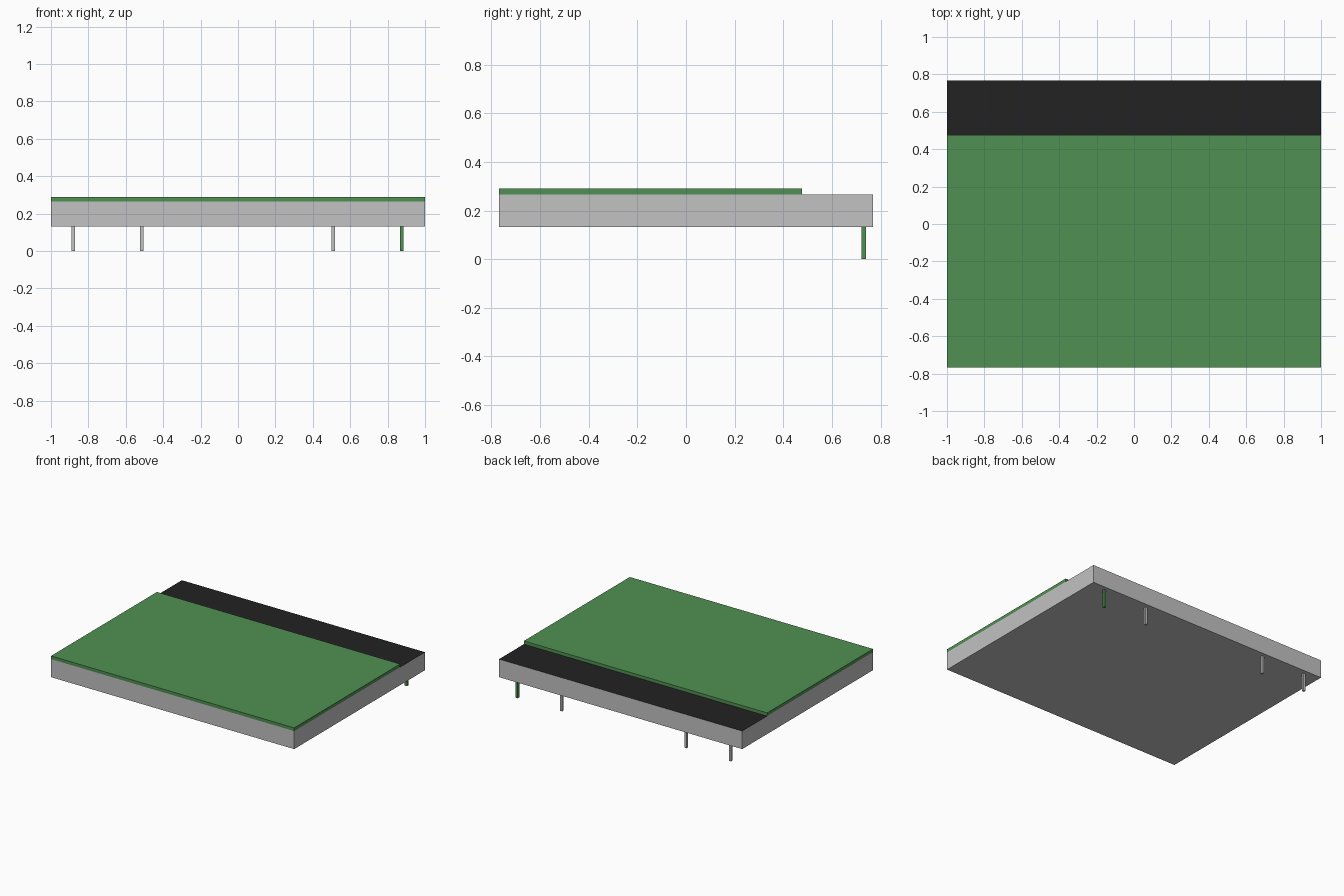
import bpy

cube = bpy.data.objects.get("Cube")
if cube:
    bpy.data.objects.remove(cube, do_unlink=True)


def make_material(name, rgb):
    mat = bpy.data.materials.new(name)
    mat.use_nodes = True
    color = (*rgb, 1.0)
    mat.diffuse_color = color
    mat.node_tree.nodes["Principled BSDF"].inputs["Base Color"].default_value = color
    return mat


gray = make_material("light gray", (0.54, 0.54, 0.54))
green = make_material("green", (0.08, 0.28, 0.085))
black = make_material("black", (0.016, 0.016, 0.016))


def box(name, x, y, z, mat):
    """Box spanning the given (low, high) ranges."""
    spans = (x, y, z)
    bpy.ops.mesh.primitive_cube_add(size=1)
    obj = bpy.context.object
    obj.name = name
    for v in obj.data.vertices:
        v.co = [(a + b) / 2 + c * (b - a) for (a, b), c in zip(spans, v.co)]
    obj.data.materials.append(mat)
    return obj


HALF_X, HALF_Y = 1.0, 0.768
BASE, DECK, TOP = 0.132, 0.266, 0.29

# Body slab with a black upper face
body = box("body", (-HALF_X, HALF_X), (-HALF_Y, HALF_Y), (BASE, DECK), gray)
body.data.materials.append(black)
for face in body.data.polygons:
    if face.normal.z > 0.5:
        face.material_index = 1

# Raised green panel, leaving the rear strip of the deck open
box("top_panel", (-HALF_X, HALF_X), (-HALF_Y, 0.476), (DECK, TOP), green)

# Row of pins under the rear edge
R = 0.009
pins = {"outer_right_pin": (-0.88, gray), "inner_right_pin": (-0.515, gray),
        "inner_left_pin": (0.51, gray), "outer_left_pin": (0.875, green)}
for name, (x, mat) in pins.items():
    box(name, (x - R, x + R), (0.731 - R, 0.731 + R), (0, BASE), mat)
